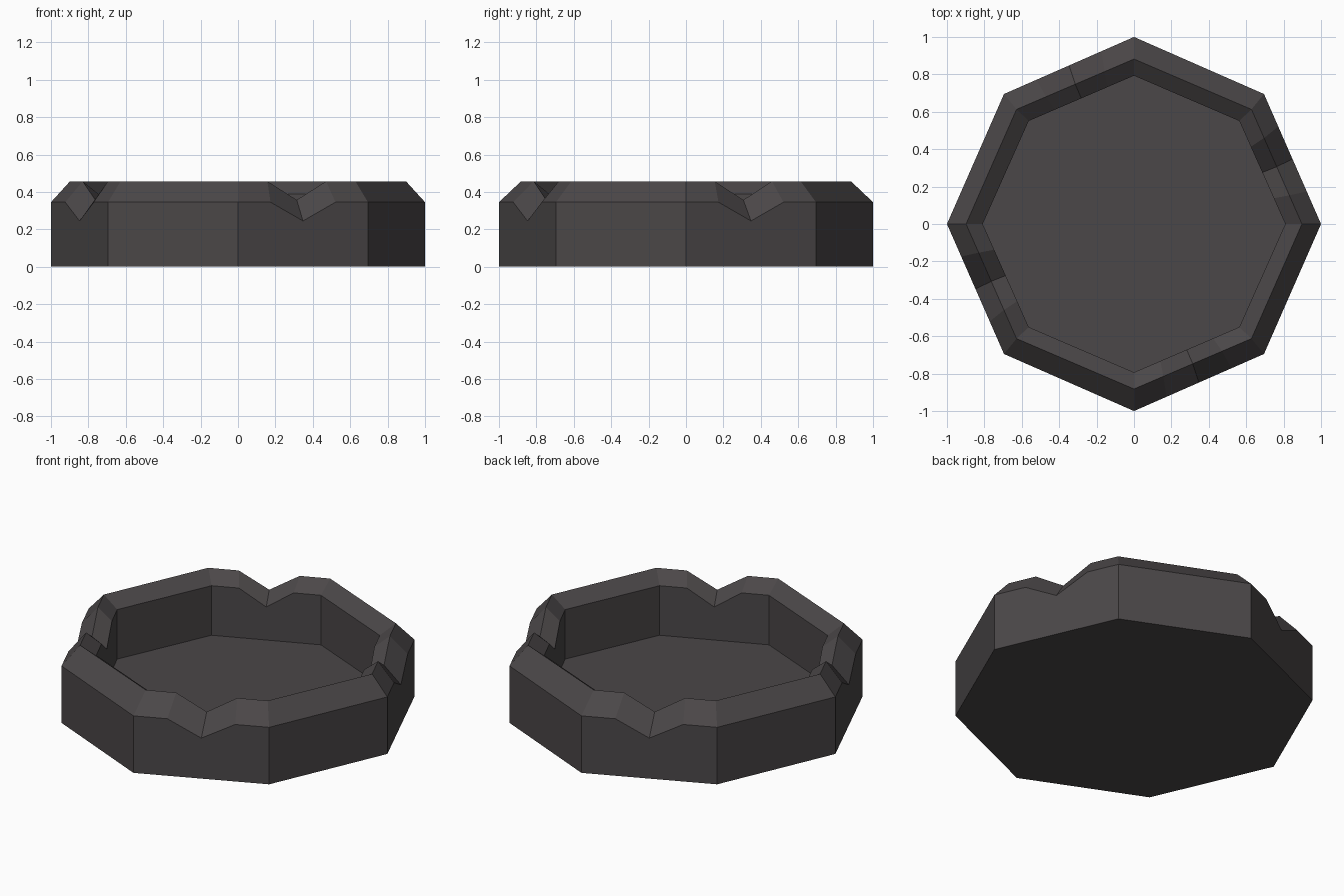
import bpy, bmesh

if "Cube" in bpy.data.objects:
    bpy.data.objects.remove(bpy.data.objects["Cube"])

NOTCH = 0.10  # depth of each resting notch


def corners(rx, ry, dx, dy):
    # octagon corners, counter-clockwise from +x
    return [(rx, 0), (dx, dy), (0, ry), (-dx, dy),
            (-rx, 0), (-dx, -dy), (0, -ry), (dx, -dy)]


def ring(bm, size, z, notched=False):
    # one list of verts per side; every second side dips in the middle
    pts = corners(*size)
    cv = [bm.verts.new((x, y, z)) for x, y in pts]
    sides = []
    for i in range(8):
        a, b = cv[i], cv[(i + 1) % 8]
        side = [a]
        if notched and i % 2 == 0:
            for t, drop in ((0.25, 0), (0.5, NOTCH), (0.75, 0)):
                p = a.co.lerp(b.co, t)
                side.append(bm.verts.new((p.x, p.y, z - drop)))
        sides.append(side + [b])
    return sides


def wall(bm, low, high):
    # one flat polygon per side between a plain ring and a notched ring
    for lo, hi in zip(low, high):
        bm.faces.new(lo + hi[::-1])


def band(bm, first, second):
    # quads between two rings with the same divisions
    for s, t in zip(first, second):
        for k in range(len(s) - 1):
            bm.faces.new((s[k], s[k + 1], t[k + 1], t[k]))


OUTER = (1.0, 1.0, 0.695, 0.695)
RIDGE = (0.898, 0.882, 0.628, 0.613)
INNER = (0.809, 0.793, 0.563, 0.551)

bm = bmesh.new()
base = ring(bm, OUTER, 0)
outer = ring(bm, OUTER, 0.345, True)
ridge = ring(bm, RIDGE, 0.457, True)
inner = ring(bm, INNER, 0.39, True)
floor = ring(bm, INNER, 0.09)

wall(bm, base, outer)      # outside wall
band(bm, outer, ridge)     # outer bevel of the rim
band(bm, ridge, inner)     # inner bevel of the rim
wall(bm, floor, inner)     # inside wall
bm.faces.new([s[0] for s in base])    # underside
bm.faces.new([s[0] for s in floor])   # tray floor
bmesh.ops.recalc_face_normals(bm, faces=bm.faces[:])

mesh = bpy.data.meshes.new("ashtray")
bm.to_mesh(mesh)
bm.free()
tray = bpy.data.objects.new("ashtray", mesh)
bpy.context.collection.objects.link(tray)

# dark glass-like grey
mat = bpy.data.materials.new("dark_grey")
mat.diffuse_color = (0.07, 0.063, 0.065, 1)
mat.use_nodes = True
mat.node_tree.nodes["Principled BSDF"].inputs["Base Color"].default_value = mat.diffuse_color
mesh.materials.append(mat)
